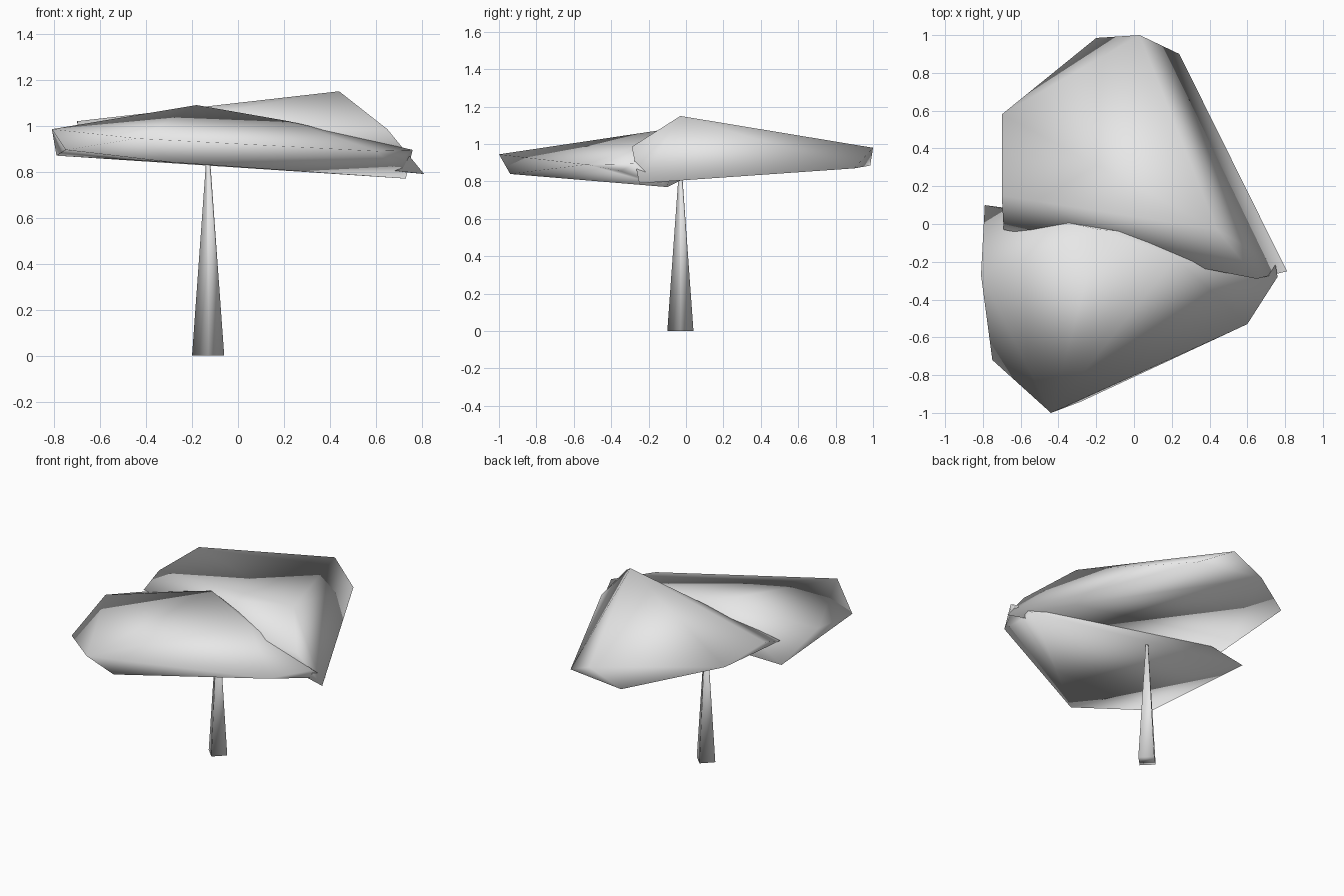
import bpy, bmesh

cube = bpy.data.objects.get("Cube")
if cube:
    bpy.data.objects.remove(cube, do_unlink=True)

# One plain grey for everything
grey = bpy.data.materials.new("plain_grey")
grey.use_nodes = True
colour = (0.8, 0.8, 0.8, 1)
grey.diffuse_color = colour
grey.node_tree.nodes["Principled BSDF"].inputs["Base Color"].default_value = colour


def finish(name, bm):
    """Make a fully smooth-shaded object from the mesh data."""
    bmesh.ops.recalc_face_normals(bm, faces=bm.faces[:])
    for face in bm.faces:
        face.smooth = True
    mesh = bpy.data.meshes.new(name)
    bm.to_mesh(mesh)
    bm.free()
    mesh.materials.append(grey)
    bpy.context.collection.objects.link(bpy.data.objects.new(name, mesh))


def canopy(name, corners):
    """Faceted pad wrapped tightly around its corner points."""
    bm = bmesh.new()
    for corner in corners:
        bm.verts.new(corner)
    hull = bmesh.ops.convex_hull(bm, input=bm.verts[:])
    loose = set(hull["geom_interior"]) | set(hull["geom_unused"])
    bmesh.ops.delete(bm, geom=[v for v in loose if isinstance(v, bmesh.types.BMVert)],
                     context="VERTS")
    finish(name, bm)


# Front pad: ridge, rim, then underside
canopy("front_canopy", [
    (-0.18, -0.03, 1.09), (0.22, -0.18, 1.02), (0.42, -0.27, 0.965),
    (-0.81, -0.27, 0.985), (-0.44, -1.0, 0.945), (0.6, -0.53, 0.89),
    (0.76, -0.28, 0.895), (0.71, -0.35, 0.855), (-0.75, -0.72, 0.895),
    (-0.79, 0.1, 0.87), (-0.28, -0.94, 0.84), (0.73, -0.1, 0.77),
])

# Back pad: ridge, rim, then underside
canopy("back_canopy", [
    (0.44, -0.03, 1.15), (0.65, -0.29, 0.985),
    (-0.7, 0.58, 1.015), (0.03, 1.0, 0.98),
    (-0.69, -0.03, 0.96), (-0.7, 0.15, 1.02),
    (-0.2, 0.985, 0.885), (0.24, 0.9, 0.87), (0.81, -0.25, 0.79),
])

# Slim four-sided tapering trunk
bm = bmesh.new()
height = 0.86
bmesh.ops.create_cone(bm, cap_ends=True, segments=4, radius1=0.07, radius2=0.008, depth=height)
bmesh.ops.translate(bm, verts=bm.verts[:], vec=(-0.13, -0.03, height / 2))
finish("trunk", bm)
